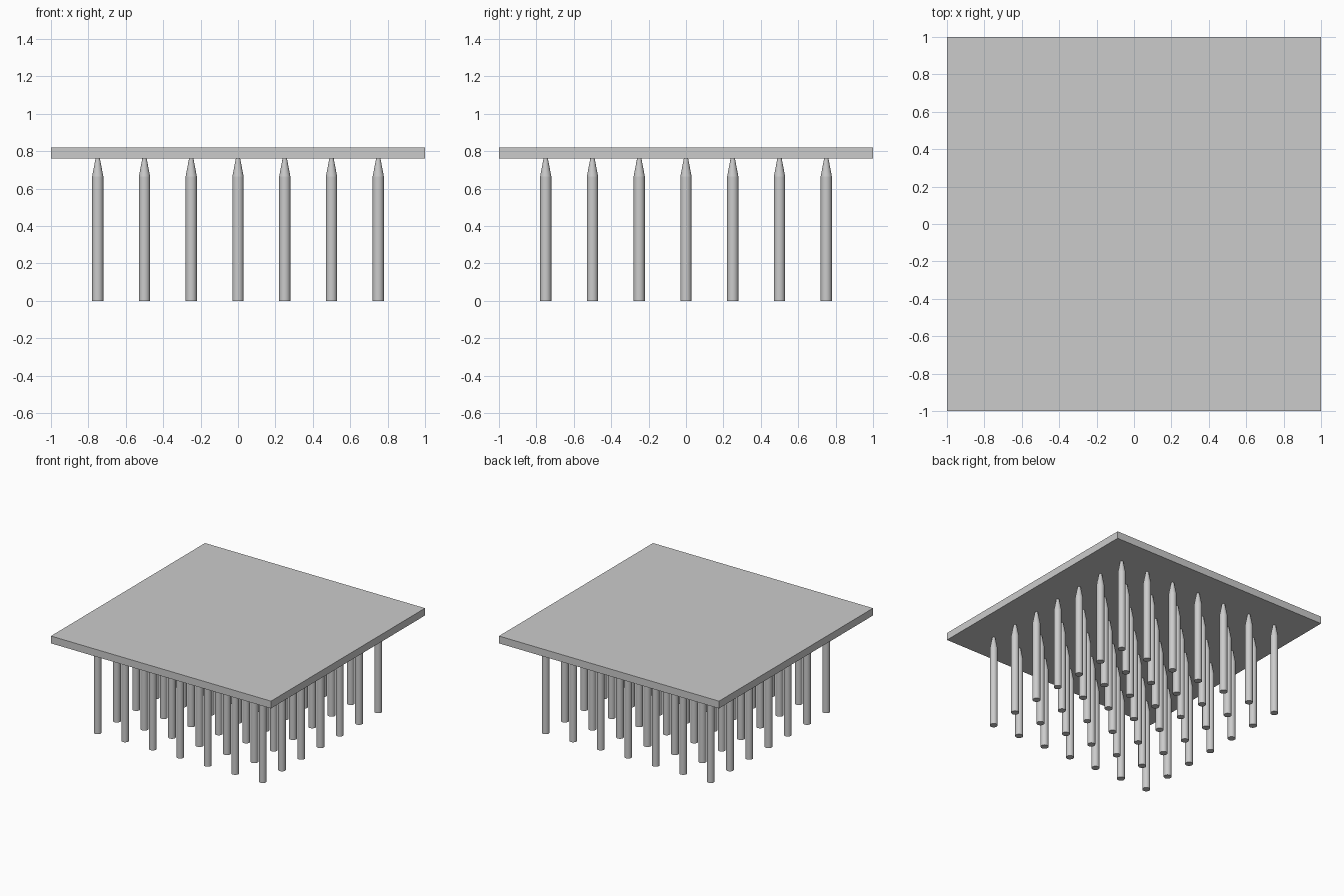
import bpy, bmesh, math
from mathutils import Matrix

if "Cube" in bpy.data.objects:
    bpy.data.objects.remove(bpy.data.objects["Cube"])

SIDES = 16

# Flat slab on top
bm = bmesh.new()
bmesh.ops.create_cube(bm, size=1, matrix=Matrix.Translation((0, 0, 0.791)) @ Matrix.Diagonal((2, 2, 0.06, 1)))
mesh = bpy.data.meshes.new("top_slab")
bm.to_mesh(mesh)
bm.free()
bpy.context.collection.objects.link(bpy.data.objects.new("top_slab", mesh))

# One post: straight shaft with a tapered tip that sinks into the slab
profile = [(0.03, 0.0), (0.03, 0.665), (0.01, 0.77)]
bm = bmesh.new()
rings = [[bm.verts.new((r * math.cos(2 * math.pi * i / SIDES), r * math.sin(2 * math.pi * i / SIDES), z))
          for i in range(SIDES)] for r, z in profile]
for low, high in zip(rings, rings[1:]):
    for i in range(SIDES):
        j = (i + 1) % SIDES
        bm.faces.new((low[i], low[j], high[j], high[i])).smooth = True
bm.faces.new(rings[0][::-1])
bm.faces.new(rings[-1])
# Crisp edges where caps and taper meet the shaft
for e in bm.edges:
    if abs(e.verts[0].co.z - e.verts[1].co.z) < 1e-5:
        e.smooth = False
post_mesh = bpy.data.meshes.new("post")
bm.to_mesh(post_mesh)
bm.free()

# Seven by seven grid of posts
for row in range(7):
    for col in range(7):
        post = bpy.data.objects.new(f"post_{row}_{col}", post_mesh)
        post.location = (-0.75 + 0.25 * col, -0.75 + 0.25 * row, 0)
        bpy.context.collection.objects.link(post)
